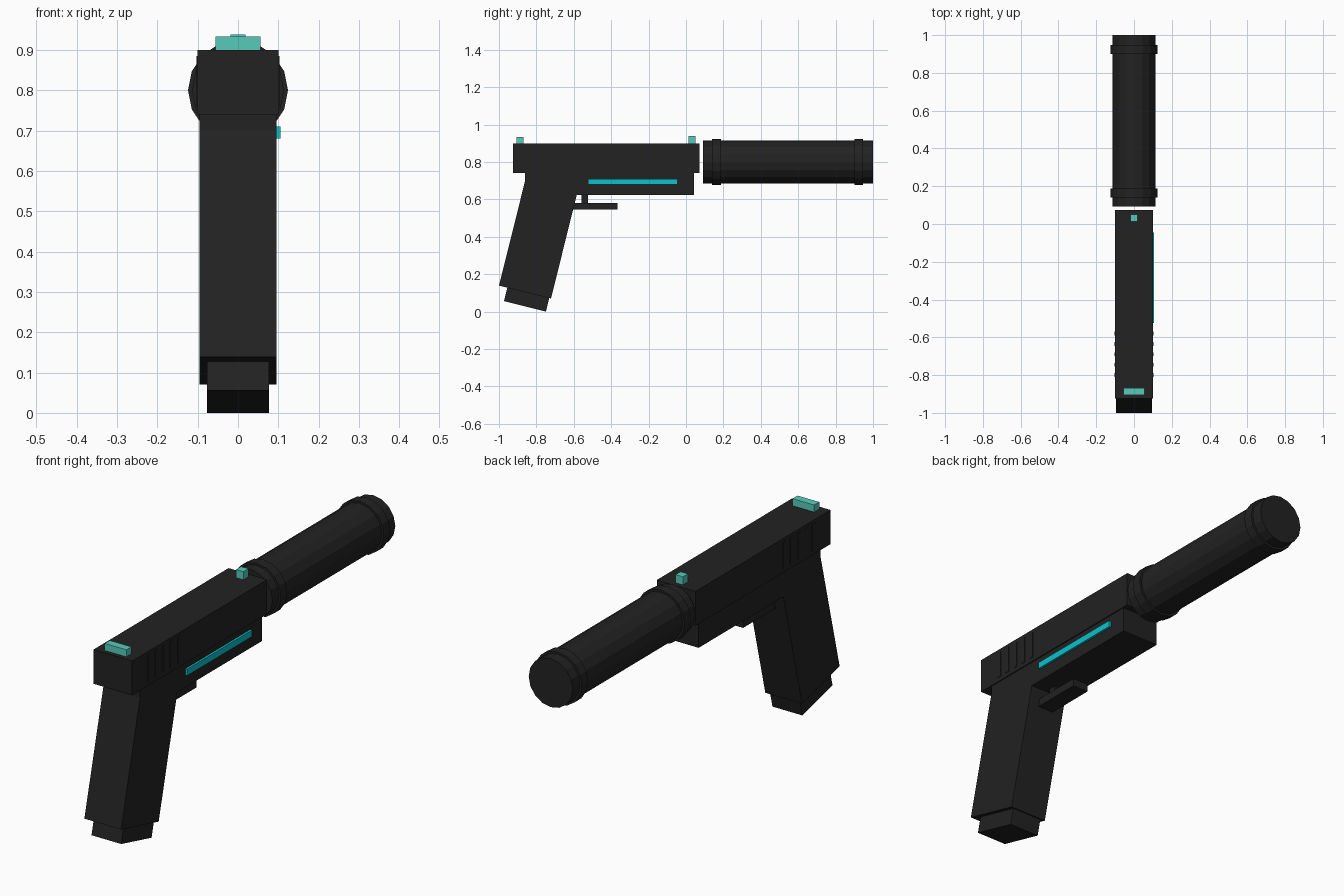
import bpy, bmesh, math
from mathutils import Matrix

if "Cube" in bpy.data.objects:
    bpy.data.objects.remove(bpy.data.objects["Cube"])


def material(name, rgb):
    m = bpy.data.materials.new(name)
    m.diffuse_color = (*rgb, 1.0)
    m.use_nodes = True
    m.node_tree.nodes["Principled BSDF"].inputs["Base Color"].default_value = m.diffuse_color
    return m


BLACK = material("matte black", (0.016, 0.016, 0.016))
TEAL = material("sight teal", (0.095, 0.60, 0.50))
CYAN = material("bright cyan", (0.004, 0.53, 0.60))


def finish(name, bm, mat):
    bmesh.ops.recalc_face_normals(bm, faces=bm.faces)
    me = bpy.data.meshes.new(name)
    bm.to_mesh(me)
    bm.free()
    me.materials.append(mat)
    ob = bpy.data.objects.new(name, me)
    bpy.context.collection.objects.link(ob)
    return ob


def prism(name, half_width, profile, mat, x=0.0):
    """Extrude a (y, z) side profile across x."""
    bm = bmesh.new()
    face = bm.faces.new([bm.verts.new((x - half_width, y, z)) for y, z in profile])
    ext = bmesh.ops.extrude_face_region(bm, geom=[face])
    verts = [v for v in ext["geom"] if isinstance(v, bmesh.types.BMVert)]
    bmesh.ops.translate(bm, verts=verts, vec=(2 * half_width, 0, 0))
    return finish(name, bm, mat)


def box(name, half_width, y0, y1, z0, z1, mat, x=0.0):
    return prism(name, half_width, [(y0, z0), (y1, z0), (y1, z1), (y0, z1)], mat, x)


def slanted(name, half_width, back, front, length, mat):
    """Raked block: bottom edge from back to front, extended up along the grip angle."""
    dy, dz = length * math.sin(math.radians(14)), length * math.cos(math.radians(14))
    return prism(name, half_width, [back, front, (front[0] + dy, front[1] + dz),
                                    (back[0] + dy, back[1] + dz)], mat)


def tube(name, radius, y0, y1):
    bm = bmesh.new()
    bmesh.ops.create_cone(bm, cap_ends=True, segments=16, radius1=radius,
                          radius2=radius, depth=y1 - y0)
    bm.transform(Matrix.Translation((0, (y0 + y1) / 2, 0.80))
                 @ Matrix.Rotation(math.pi / 2, 4, 'X'))
    return finish(name, bm, BLACK)


# Upper slide and lower frame
box("slide", 0.10, -0.925, 0.073, 0.74, 0.90, BLACK)
box("frame", 0.095, -0.86, 0.042, 0.623, 0.74, BLACK)

# Raised grip ribs on both sides of the slide
for side in (-1, 1):
    for i in range(5):
        y = -0.80 + 0.055 * i
        box("slide_rib", 0.002, y - 0.01, y + 0.01, 0.76, 0.885, BLACK, x=side * 0.1005)

# Raked handle and the magazine base below it
slanted("handle", 0.095, (-1.0, 0.139), (-0.722, 0.070), 0.60, BLACK)
slanted("magazine", 0.077, (-0.973, 0.056), (-0.749, 0.0), 0.15, BLACK)

# Trigger stem and guard bar
box("trigger_stem", 0.015, -0.56, -0.525, 0.57, 0.64, BLACK)
box("trigger_bar", 0.04, -0.605, -0.365, 0.546, 0.582, BLACK)

# Sights
box("rear_sight", 0.056, -0.905, -0.868, 0.895, 0.933, TEAL)
box("front_sight", 0.019, 0.013, 0.050, 0.895, 0.938, TEAL)

# Glowing strip on the right side only
box("light_strip", 0.005, -0.525, -0.045, 0.68, 0.71, CYAN, x=0.100)

# Muffler tube with its two collars
tube("muffler", 0.114, 0.092, 1.0)
tube("rear_collar", 0.124, 0.14, 0.187)
tube("front_collar", 0.124, 0.90, 0.947)
